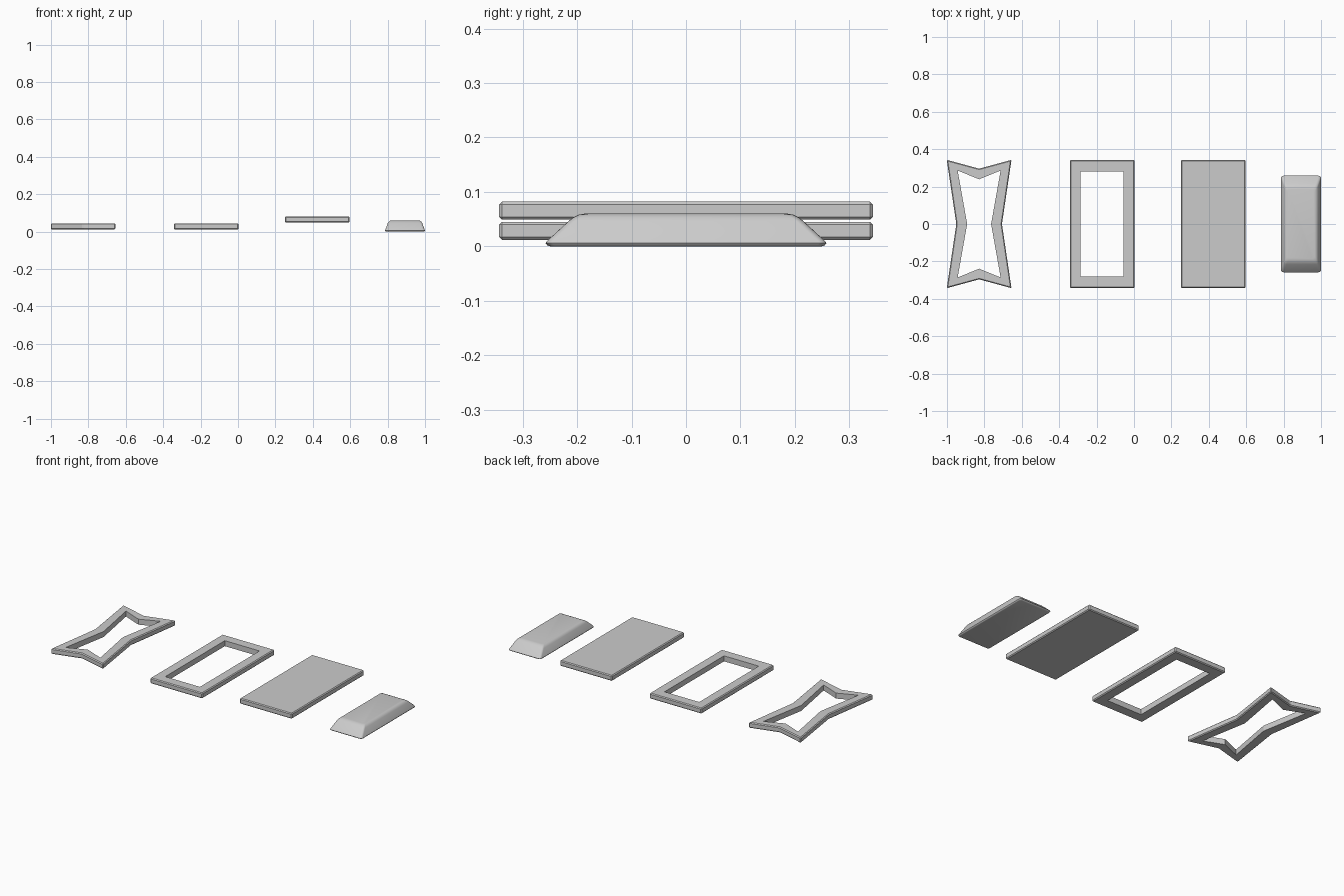
import bpy, bmesh, math

if "Cube" in bpy.data.objects:
    bpy.data.objects.remove(bpy.data.objects["Cube"])


def finish(name, bm):
    bmesh.ops.recalc_face_normals(bm, faces=bm.faces[:])
    mesh = bpy.data.meshes.new(name)
    bm.to_mesh(mesh)
    bm.free()
    obj = bpy.data.objects.new(name, mesh)
    bpy.context.collection.objects.link(obj)
    return obj


def rect(cx, hx, hy):
    return [(cx - hx, -hy), (cx + hx, -hy), (cx + hx, hy), (cx - hx, hy)]


def star(cx, hx, hy, waist, notch):
    # rectangle with every side pinched inwards
    return [(cx - hx, -hy), (cx, -notch), (cx + hx, -hy), (cx + waist, 0),
            (cx + hx, hy), (cx, notch), (cx - hx, hy), (cx - waist, 0)]


def slab(name, outer, z0, z1, hole=None, chamfer=0.005):
    # flat slab with chamfered outer edges and an optional hole
    bm = bmesh.new()
    n = len(outer)

    def loop(pts, z):
        return [bm.verts.new((x, y, z)) for x, y in pts]

    def bridge(a, b):
        for i in range(n):
            j = (i + 1) % n
            bm.faces.new((a[i], a[j], b[j], b[i]))

    lo, hi = loop(outer, z0), loop(outer, z1)
    bridge(lo, hi)
    rim = bm.edges[:]
    if hole:
        hole_lo, hole_hi = loop(hole, z0), loop(hole, z1)
        bridge(hole_lo, hole_hi)
        bridge(lo, hole_lo)
        bridge(hi, hole_hi)
    else:
        bm.faces.new(lo)
        bm.faces.new(hi)
    bmesh.ops.recalc_face_normals(bm, faces=bm.faces[:])
    bmesh.ops.bevel(bm, geom=rim, offset=chamfer, segments=1,
                    affect='EDGES', profile=0.5)
    return finish(name, bm)


def cushion(name, cx, rings, radius, steps=4):
    # stacked rounded rectangles: (z, half width, half length)
    bm = bmesh.new()
    loops = []
    for z, hx, hy in rings:
        ring = []
        for q, (sx, sy) in enumerate([(1, 1), (-1, 1), (-1, -1), (1, -1)]):
            for k in range(steps + 1):
                a = math.pi / 2 * (q + k / steps)
                ring.append(bm.verts.new((
                    cx + sx * (hx - radius) + radius * math.cos(a),
                    sy * (hy - radius) + radius * math.sin(a), z)))
        loops.append(ring)
    for a, b in zip(loops, loops[1:]):
        for i in range(len(a)):
            j = (i + 1) % len(a)
            bm.faces.new((a[i], a[j], b[j], b[i]))
    bm.faces.new(loops[0])
    bm.faces.new(loops[-1])
    obj = finish(name, bm)
    bpy.context.view_layer.objects.active = obj
    obj.select_set(True)
    bpy.ops.object.shade_smooth_by_angle(angle=math.radians(40))
    obj.select_set(False)


# pinched frame
slab("star_frame", star(-0.828, 0.173, 0.343, 0.122, 0.296), 0.012, 0.045,
     star(-0.828, 0.115, 0.286, 0.064, 0.239))

# rectangular frame
slab("rectangular_frame", rect(-0.17, 0.173, 0.343), 0.012, 0.045,
     rect(-0.17, 0.115, 0.282))

# solid plate
slab("flat_plate", rect(0.424, 0.173, 0.343), 0.049, 0.082)

# tapered soft pad
cushion("tapered_pad", 0.893, [
    (0.0, 0.101, 0.249), (0.002, 0.105, 0.255), (0.006, 0.107, 0.258),
    (0.011, 0.105, 0.254), (0.046, 0.092, 0.216), (0.053, 0.087, 0.207),
    (0.058, 0.081, 0.197), (0.060, 0.073, 0.186)], 0.013)
